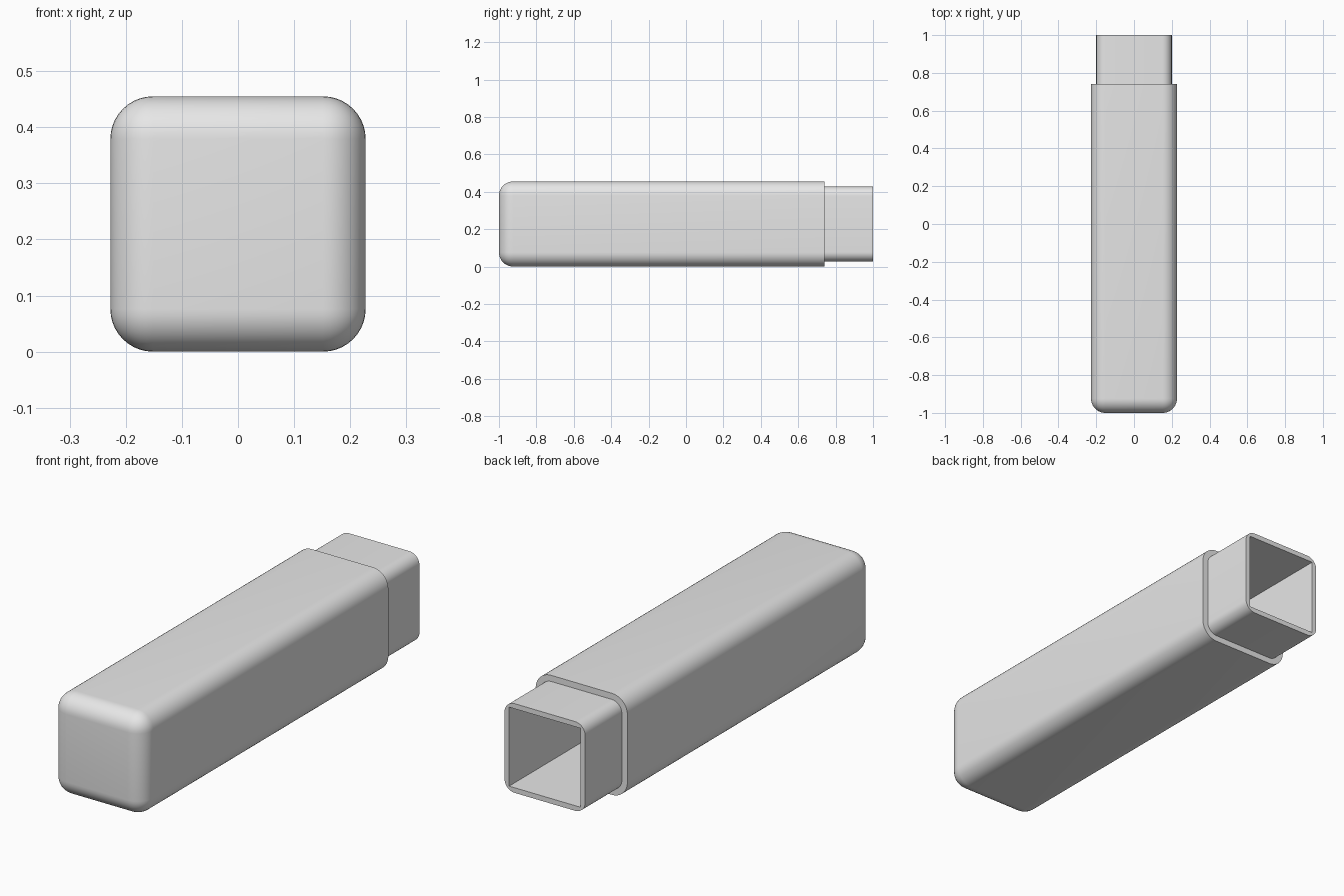
import bpy, bmesh, math
from mathutils import Vector

default = bpy.data.objects.get("Cube")
if default:
    bpy.data.objects.remove(default, do_unlink=True)

# One plain grey for everything
grey = bpy.data.materials.new("plain_grey")
grey.use_nodes = True
grey.diffuse_color = (0.8, 0.8, 0.8, 1)
grey.node_tree.nodes["Principled BSDF"].inputs["Base Color"].default_value = (0.8, 0.8, 0.8, 1)

MID_Z = 0.2275


def square_bar(name, half, y0, y1, radius=0, round_front=False):
    """Square bar along y with rounded long edges and an optional rounded front."""
    bm = bmesh.new()
    bmesh.ops.create_cube(bm, size=2)
    for v in bm.verts:
        v.co = Vector((v.co.x * half, y0 if v.co.y < 0 else y1, MID_Z + v.co.z * half))
    if radius:
        def wanted(e):
            ys = [v.co.y for v in e.verts]
            return min(ys) < max(ys) or (round_front and max(ys) == y0)
        edges = [e for e in bm.edges if wanted(e)]
        bmesh.ops.bevel(bm, geom=edges, offset=radius, segments=10, profile=0.5,
                        affect='EDGES', clamp_overlap=True)
    mesh = bpy.data.meshes.new(name)
    bm.to_mesh(mesh)
    bm.free()
    mesh.materials.append(grey)
    obj = bpy.data.objects.new(name, mesh)
    bpy.context.collection.objects.link(obj)
    return obj


# Outer case, open sleeve at the back, and the square cavity through both
case = square_bar("case", MID_Z, -1, 0.74, 0.076, round_front=True)
sleeve = square_bar("sleeve", 0.2, 0.74, 1, 0.05)
cavity = square_bar("cavity_cutter", 0.177, -0.96, 1.1)

for part in (case, sleeve):
    cut = part.modifiers.new("cavity", 'BOOLEAN')
    cut.operation = 'DIFFERENCE'
    cut.solver = 'EXACT'
    cut.object = cavity
    bpy.ops.object.select_all(action='DESELECT')
    part.select_set(True)
    bpy.context.view_layer.objects.active = part
    bpy.ops.object.modifier_apply(modifier=cut.name)
    bpy.ops.object.shade_smooth_by_angle(angle=math.radians(30))

bpy.data.objects.remove(cavity, do_unlink=True)
